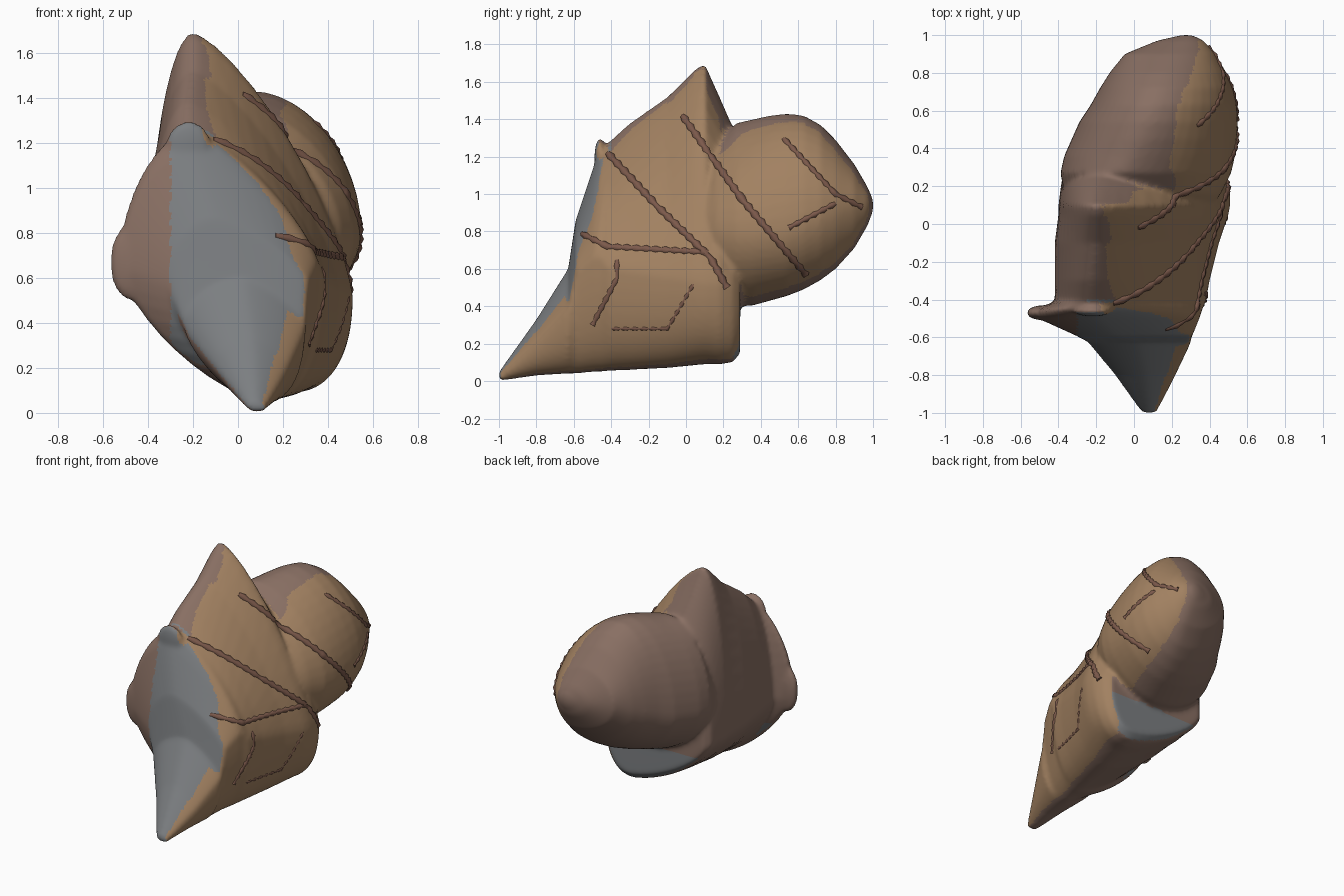
import bpy, bmesh, math
from mathutils import Vector
from mathutils.bvhtree import BVHTree

if "Cube" in bpy.data.objects:
    bpy.data.objects.remove(bpy.data.objects["Cube"])


def material(name, rgb):
    m = bpy.data.materials.new(name)
    m.diffuse_color = (*rgb, 1)
    m.use_nodes = True
    m.node_tree.nodes["Principled BSDF"].inputs["Base Color"].default_value = m.diffuse_color
    return m


tan = material("tan", (0.36, 0.22, 0.12))
grey = material("grey", (0.20, 0.21, 0.22))
brown = material("brown", (0.25, 0.16, 0.125))
dark = material("dark", (0.20, 0.10, 0.07))


def loft(bm, sections, exps, n=12):
    """Rings along y: bottom, right, top and left points joined by superellipse arcs."""
    rings = []
    for y, zlo, zhi, xb, xt, xl, xr, zm in sections:
        corners = [(xb, zlo), (xr, zm), (xt, zhi), (xl, zm)]
        ring = []
        for q in range(4):
            a, b = corners[q], corners[(q + 1) % 4]
            e = 2 / exps[q]
            for i in range(n):
                t = i / n * math.pi / 2
                c, s = math.cos(t) ** e, math.sin(t) ** e
                if q % 2 == 0:      # from vertical extreme to side extreme
                    x, z = a[0] + (b[0] - a[0]) * s, b[1] + (a[1] - b[1]) * c
                else:               # from side extreme to vertical extreme
                    x, z = b[0] + (a[0] - b[0]) * c, a[1] + (b[1] - a[1]) * s
                ring.append(bm.verts.new((x, y, z)))
        rings.append(ring)
    k = len(rings[0])
    for r0, r1 in zip(rings, rings[1:]):
        for i in range(k):
            j = (i + 1) % k
            bm.faces.new((r0[i], r0[j], r1[j], r1[i]))
    bm.faces.new(rings[0][::-1])
    bm.faces.new(rings[-1])


def blob(bm, centre, radii):
    verts = bmesh.ops.create_icosphere(bm, subdivisions=3, radius=1)["verts"]
    for v in verts:
        v.co = Vector([c + r * p for c, r, p in zip(centre, radii, v.co)])


bm = bmesh.new()
# wedge foot, front faces, left flange and peak:
# y, zlo, zhi, xbottom, xtop, xleft, xright, zmid
loft(bm, [
    (-1.00, 0.00, 0.05, 0.08, 0.08, 0.04, 0.12, 0.02),
    (-0.80, 0.03, 0.33, 0.09, 0.06, -0.10, 0.22, 0.20),
    (-0.63, 0.04, 0.60, 0.10, 0.02, -0.24, 0.30, 0.38),
    (-0.59, 0.04, 0.86, 0.11, -0.10, -0.31, 0.31, 0.58),
    (-0.49, 0.05, 1.16, 0.12, -0.21, -0.53, 0.35, 0.66),
    (-0.455, 0.05, 1.24, 0.12, -0.22, -0.53, 0.36, 0.66),
    (-0.41, 0.055, 1.28, 0.13, -0.22, -0.42, 0.38, 0.60),
    (-0.30, 0.06, 1.38, 0.15, -0.22, -0.42, 0.40, 0.58),
    (-0.10, 0.07, 1.52, 0.18, -0.20, -0.42, 0.45, 0.55),
    (0.05, 0.085, 1.67, 0.20, -0.20, -0.40, 0.50, 0.53),
    (0.10, 0.09, 1.70, 0.21, -0.20, -0.40, 0.51, 0.52),
    (0.18, 0.09, 1.52, 0.24, -0.18, -0.39, 0.51, 0.52),
    (0.25, 0.10, 1.36, 0.26, -0.15, -0.38, 0.48, 0.50),
    (0.29, 0.15, 1.25, 0.26, -0.12, -0.34, 0.44, 0.48)],
    (2.3, 1.35, 1.9, 1.45))
# rounded rear bulb
loft(bm, [
    (0.06, 0.55, 1.05, 0.10, 0.00, -0.34, 0.38, 0.80),
    (0.16, 0.44, 1.27, 0.10, -0.02, -0.37, 0.46, 0.80),
    (0.27, 0.40, 1.38, 0.10, -0.05, -0.39, 0.515, 0.79),
    (0.36, 0.405, 1.40, 0.12, 0.01, -0.37, 0.535, 0.79),
    (0.45, 0.43, 1.42, 0.15, 0.05, -0.33, 0.545, 0.80),
    (0.54, 0.455, 1.43, 0.18, 0.08, -0.29, 0.55, 0.81),
    (0.63, 0.49, 1.42, 0.20, 0.10, -0.23, 0.545, 0.84),
    (0.72, 0.54, 1.37, 0.23, 0.13, -0.18, 0.525, 0.87),
    (0.80, 0.60, 1.29, 0.25, 0.15, -0.13, 0.49, 0.90),
    (0.90, 0.71, 1.16, 0.28, 0.20, -0.05, 0.43, 0.94),
    (0.97, 0.83, 1.04, 0.28, 0.25, 0.12, 0.37, 0.94),
    (1.00, 0.91, 0.97, 0.28, 0.28, 0.25, 0.31, 0.94)],
    (1.9, 1.8, 1.9, 1.9))
# flange tip and small front spike
blob(bm, (-0.48, -0.47, 0.67), (0.09, 0.04, 0.17))
blob(bm, (-0.22, -0.46, 1.19), (0.10, 0.03, 0.11))
bmesh.ops.recalc_face_normals(bm, faces=bm.faces)
raw = bpy.data.meshes.new("rock_body")
bm.to_mesh(raw)
bm.free()
body = bpy.data.objects.new("rock_body", raw)
bpy.context.collection.objects.link(body)

# fuse into one softened skin
rm = body.modifiers.new("fuse", "REMESH")
rm.mode, rm.voxel_size = "VOXEL", 0.015
sm = body.modifiers.new("soften", "SMOOTH")
sm.factor, sm.iterations = 0.5, 6
deps = bpy.context.evaluated_depsgraph_get()
mesh = bpy.data.meshes.new_from_object(body.evaluated_get(deps))
body.modifiers.clear()
body.data = mesh
mesh.materials.clear()
for m in (tan, grey, brown):
    mesh.materials.append(m)
for p in mesh.polygons:
    p.use_smooth = True
    nrm, c = p.normal, p.center
    if nrm.x > 0.45:
        p.material_index = 0
    elif (nrm.y < -0.5 and c.x > -0.3 and c.y < -0.4) or (c.z < 0.4 and nrm.y > 0.6):
        p.material_index = 1
    else:
        p.material_index = 2

# jagged ridges laid over the right side
tree = BVHTree.FromPolygons([v.co for v in mesh.vertices],
                            [p.vertices for p in mesh.polygons])


def ridge(name, path, radius=0.022):
    pts = []
    for (y0, z0), (y1, z1) in zip(path, path[1:]):
        steps = max(2, int(math.hypot(y1 - y0, z1 - z0) / 0.025))
        for i in range(steps + 1):
            t = i / steps
            hit, nrm = tree.ray_cast(
                Vector((2, y0 + (y1 - y0) * t, z0 + (z1 - z0) * t)), Vector((-1, 0, 0)))[:2]
            if hit:
                pts.append(hit - nrm * 0.008)
    cu = bpy.data.curves.new(name, "CURVE")
    cu.dimensions, cu.bevel_depth, cu.bevel_resolution = "3D", radius, 1
    cu.use_fill_caps = True
    sp = cu.splines.new("POLY")
    sp.points.add(len(pts) - 1)
    for i, (pt, co) in enumerate(zip(sp.points, pts)):
        pt.co = (*co, 1)
        pt.radius = 1.15 if i % 2 else 0.75
    cu.materials.append(dark)
    bpy.context.collection.objects.link(bpy.data.objects.new(name, cu))


ridge("front_ridge", [(-0.42, 1.22), (-0.15, 0.93), (0.13, 0.66), (0.22, 0.50)])
ridge("middle_ridge", [(-0.02, 1.42), (0.3, 0.97), (0.64, 0.57)])
ridge("rear_ridge", [(0.52, 1.30), (0.80, 1.0), (0.94, 0.93)], 0.017)
ridge("rear_lower_ridge", [(0.80, 0.95), (0.55, 0.82)], 0.017)
ridge("waist_ridge", [(-0.56, 0.79), (-0.42, 0.72), (0.12, 0.69)], 0.02)
ridge("foot_panel_ridge", [(-0.37, 0.65), (-0.37, 0.55), (-0.5, 0.30)], 0.017)
ridge("foot_lower_ridge", [(-0.4, 0.28), (-0.1, 0.28), (0.04, 0.52)], 0.013)
